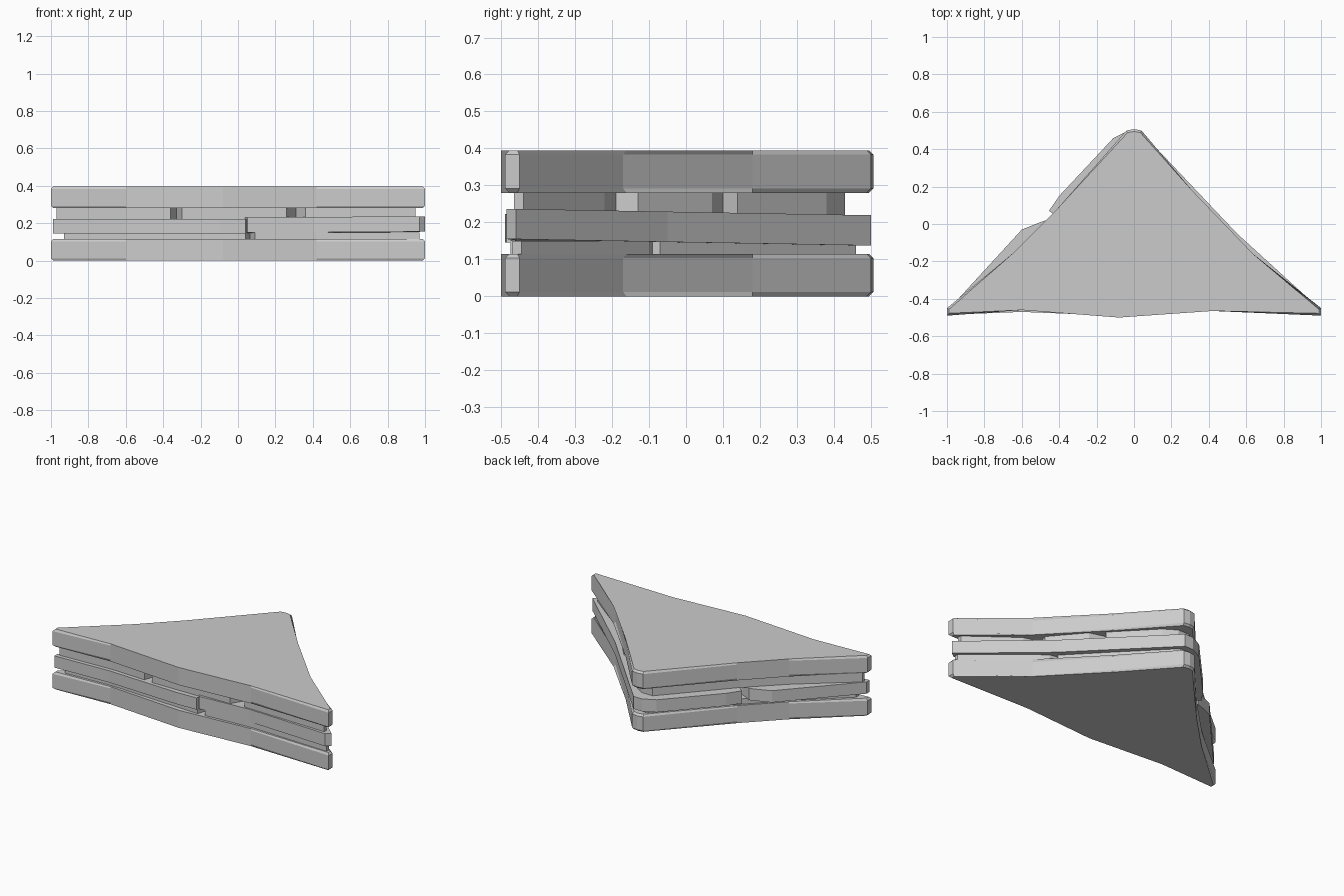
import bpy, bmesh


def prism(name, outline, z0, z1, tilt=(0, 0), bevel=0.0):
    """Extrude an outline between two heights, optionally tilted along x and y."""
    bm = bmesh.new()
    slope = lambda x, y: tilt[0] * x + tilt[1] * y
    low = [bm.verts.new((x, y, z0 + slope(x, y))) for x, y in outline]
    high = [bm.verts.new((x, y, z1 + slope(x, y))) for x, y in outline]
    n = len(outline)
    bm.faces.new(low[::-1])
    bm.faces.new(high)
    for i in range(n):
        j = (i + 1) % n
        bm.faces.new((low[i], low[j], high[j], high[i]))
    if bevel:
        rims = [e for e in bm.edges if abs(e.verts[0].co.z - e.verts[1].co.z) < 0.05]
        bmesh.ops.bevel(bm, geom=rims, offset=bevel, segments=1,
                        affect='EDGES', profile=0.5)
    bmesh.ops.recalc_face_normals(bm, faces=bm.faces)
    me = bpy.data.meshes.new(name)
    bm.to_mesh(me)
    bm.free()
    ob = bpy.data.objects.new(name, me)
    bpy.context.collection.objects.link(ob)
    return ob


# Bread slices: triangular with wavy edges and clipped corners
bread = [(-1, -0.49), (-0.6, -0.46), (-0.08, -0.5), (0.42, -0.465), (1, -0.49),
         (1, -0.45), (0.63, -0.17), (0.31, 0.18), (0.04, 0.5), (0, 0.507),
         (-0.04, 0.5), (-0.42, 0.07), (-0.64, -0.15), (-1, -0.45)]
prism("bread_bottom", bread, 0.0, 0.115, bevel=0.012)
prism("bread_top", bread, 0.28, 0.395, bevel=0.012)

# Middle layer: two slices meeting near the centre
slice_left = [(-0.99, -0.485), (-0.6, -0.47), (-0.1, -0.49), (0.04, -0.485),
              (0.05, -0.44), (-0.2, -0.1), (-0.47, 0.02), (-0.5, 0.01),
              (-0.6, -0.03), (-0.99, -0.455)]
slice_right = [(0.05, -0.475), (0.4, -0.455), (0.97, -0.485), (1, -0.46),
               (0.55, -0.05), (0.03, 0.5), (-0.03, 0.5), (-0.11, 0.46),
               (-0.4, 0.15), (-0.455, 0.07), (-0.2, -0.1)]
prism("filling_slice_left", slice_left, 0.145, 0.222)
prism("filling_slice_right", slice_right, 0.143, 0.225, tilt=(0.006, -0.012))

# Upper filling: one sheet with notches between its pieces
upper = [(-0.97, -0.46), (-0.6, -0.445), (-0.36, -0.455), (-0.33, -0.37),
         (-0.30, -0.46), (0.26, -0.455), (0.31, -0.37), (0.36, -0.445),
         (0.95, -0.465), (0.95, -0.44), (0.66, -0.22), (0.55, -0.19),
         (0.57, -0.13), (0.40, 0.07), (0.29, 0.1), (0.33, 0.14),
         (0.10, 0.38), (0.02, 0.43), (-0.06, 0.43), (-0.42, 0.04),
         (-0.64, -0.17), (-0.97, -0.44)]
prism("filling_upper", upper, 0.22, 0.285)

# Lower filling: one sheet with a notch in front and on the right
lower = [(-0.93, -0.46), (-0.6, -0.445), (0.04, -0.475), (0.065, -0.40),
         (0.09, -0.47), (0.42, -0.45), (0.97, -0.47), (0.97, -0.445),
         (0.56, -0.1), (0.51, -0.09), (0.52, -0.07), (0.31, 0.16),
         (0.03, 0.46), (-0.05, 0.46), (-0.42, 0.05), (-0.64, -0.17),
         (-0.93, -0.43)]
prism("filling_lower", lower, 0.11, 0.15)
